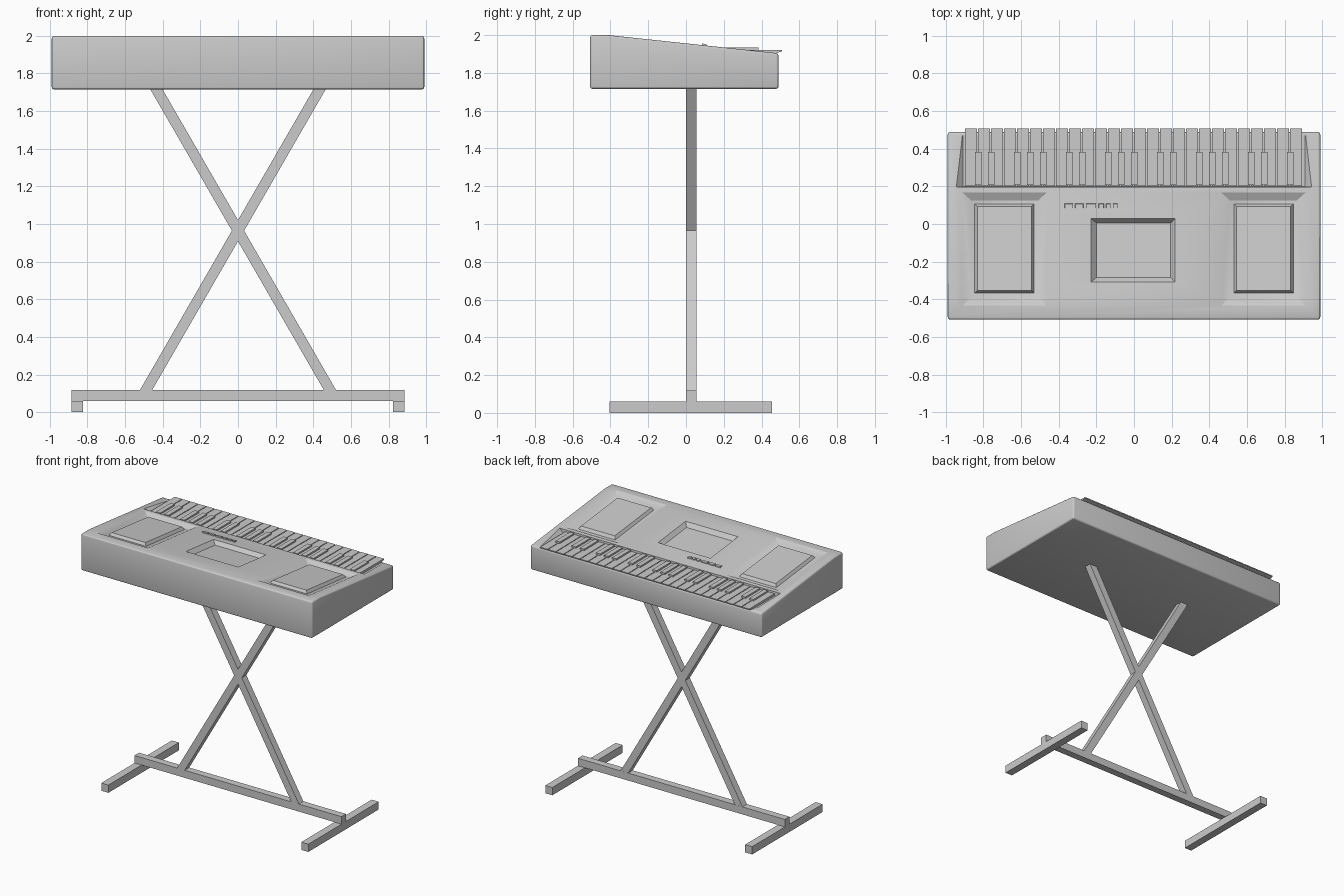
import bpy, bmesh

if "Cube" in bpy.data.objects:
    bpy.data.objects.remove(bpy.data.objects["Cube"])


def mesh_object(name, verts, faces):
    bm = bmesh.new()
    vs = [bm.verts.new(v) for v in verts]
    for f in faces:
        bm.faces.new([vs[i] for i in f])
    bmesh.ops.recalc_face_normals(bm, faces=bm.faces)
    me = bpy.data.meshes.new(name)
    bm.to_mesh(me)
    bm.free()
    ob = bpy.data.objects.new(name, me)
    bpy.context.collection.objects.link(ob)
    return ob


def prism(name, bottom, top):
    """Solid between two matching rings of points."""
    n = len(bottom)
    sides = [(i, (i + 1) % n, n + (i + 1) % n, n + i) for i in range(n)]
    return mesh_object(name, bottom + top,
                       [tuple(range(n)), tuple(range(n, 2 * n))] + sides)


def box(name, x0, x1, y0, y1, z0, z1):
    ring = [(x0, y0), (x1, y0), (x1, y1), (x0, y1)]
    return prism(name, [(x, y, z0) for x, y in ring], [(x, y, z1) for x, y in ring])


def panel_z(y):
    """Height of the sloping control panel."""
    return 2.0 - (y + 0.41) * 0.107


def frustum(name, low, d_low, high, d_high):
    """Tapered block lying on the slope; rects are x0, x1, y0, y1."""
    def ring(r, d):
        return [(x, y, panel_z(y) + d) for x, y in
                ((r[0], r[2]), (r[1], r[2]), (r[1], r[3]), (r[0], r[3]))]
    return prism(name, ring(low, d_low), ring(high, d_high))


def grow(r, d):
    return (r[0] - d, r[1] + d, r[2] - d, r[3] + d)


def mirrored(r, s):
    return r if s > 0 else (-r[1], -r[0], r[2], r[3])


# Keyboard case: side profile extruded across, softened edges
profile = [(-0.508, 1.715), (0.49, 1.715), (0.49, panel_z(0.49)), (-0.41, 2.0), (-0.508, 2.0)]
case = prism("keyboard_case", [(-0.99, y, z) for y, z in profile],
             [(0.99, y, z) for y, z in profile])
bevel = case.modifiers.new("soft_edges", 'BEVEL')
bevel.width = 0.014
bevel.segments = 3
bevel.limit_method = 'ANGLE'
bevel.angle_limit = 0.6

# Recesses: screen, two speakers, key bed
cutters = []
screen_low, screen_high = (-0.20, 0.195, -0.285, 0.005), (-0.23, 0.22, -0.31, 0.03)
cutters.append(frustum("screen_cutter", screen_low, -0.03, screen_high, 0.001))
speaker_low, speaker_high = (0.51, 0.865, -0.385, 0.125), (0.46, 0.915, -0.44, 0.17)
for s in (-1, 1):
    cutters.append(frustum("speaker_cutter", mirrored(speaker_low, s), -0.025,
                           mirrored(speaker_high, s), 0.001))
cutters.append(prism("key_bed_cutter",
                     [(-0.91, 0.198, 1.904), (0.91, 0.198, 1.904), (0.91, 0.47, 1.904), (-0.91, 0.47, 1.904)],
                     [(-0.955, 0.195, 1.945), (0.955, 0.195, 1.945), (0.955, 0.475, 1.945), (-0.955, 0.475, 1.945)]))
for c in cutters:
    c.hide_render = True
    cut = case.modifiers.new("recess", 'BOOLEAN')
    cut.operation = 'DIFFERENCE'
    cut.solver = 'EXACT'
    cut.object = c
bpy.context.view_layer.update()
case_eval = case.evaluated_get(bpy.context.evaluated_depsgraph_get())
finished = bpy.data.meshes.new_from_object(case_eval)
case.modifiers.clear()
case.data = finished
for c in cutters:
    bpy.data.objects.remove(c)
bpy.ops.object.select_all(action='DESELECT')
case.select_set(True)
bpy.context.view_layer.objects.active = case
bpy.ops.object.shade_smooth_by_angle(angle=0.5)

# Speaker covers raised inside their recesses
cover = (0.528, 0.85, -0.37, 0.11)
for s in (-1, 1):
    r = mirrored(cover, s)
    frustum("speaker_cover", r, -0.03, grow(r, -0.017), -0.004)

# Buttons
for x0, x1 in ((-0.37, -0.322), (-0.315, -0.267), (-0.258, -0.2),
               (-0.19, -0.158), (-0.15, -0.122), (-0.114, -0.086)):
    r = (x0, x1, 0.083, 0.11)
    frustum("button", r, -0.01, grow(r, -0.003), 0.008)

# White keys with a thin lip overhanging the case, black keys on the gaps
WHITE, X0 = 26, -0.9
pitch = 1.796 / WHITE
lip = [(0.202, 1.898), (0.45, 1.898), (0.508, 1.913), (0.508, 1.921), (0.202, 1.923)]
for k in range(WHITE):
    a, b = X0 + k * pitch + 0.003, X0 + (k + 1) * pitch - 0.003
    prism("white_key", [(a, y, z) for y, z in lip], [(b, y, z) for y, z in lip])
    if k % 7 not in (0, 3):
        x = X0 + k * pitch + 0.003
        box("black_key", x - 0.018, x + 0.018, 0.206, 0.383, 1.915, 1.934)

# X stand: crossed legs, floor bar and two feet
for s in (-1, 1):
    def leg_ring(x, z):
        return [(x - 0.0325, 0, z), (x + 0.0325, 0, z), (x + 0.0325, 0.055, z), (x - 0.0325, 0.055, z)]
    prism("stand_leg", leg_ring(-s * 0.493, 0.11), leg_ring(s * 0.436, 1.72))
    xa, xb = sorted((s * 0.825, s * 0.885))
    box("stand_foot", xa, xb, -0.405, 0.455, 0, 0.06)
box("stand_floor_bar", -0.885, 0.885, 0, 0.056, 0.06, 0.118)
